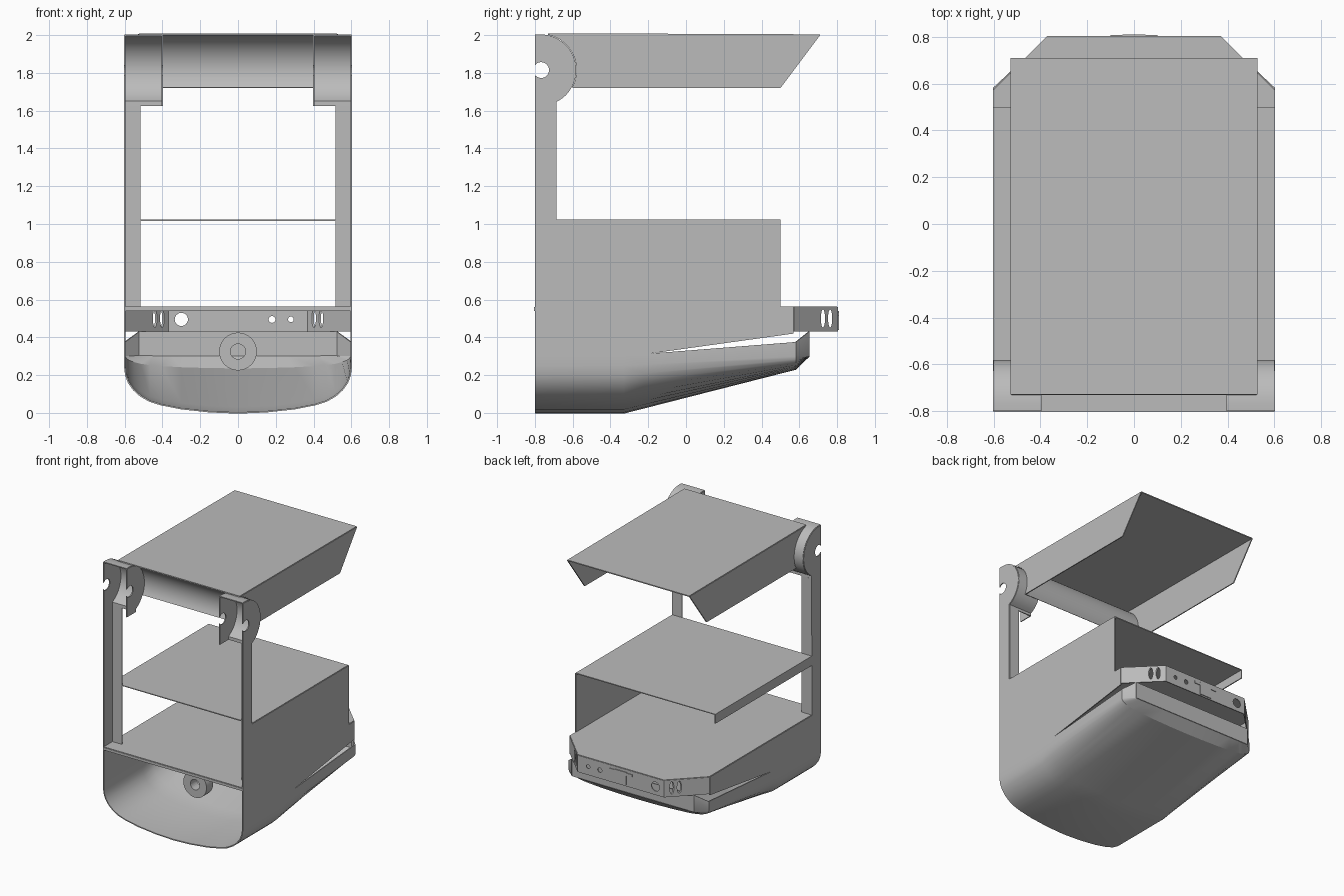
import bpy, bmesh, math
from mathutils import Matrix

cube = bpy.data.objects.get("Cube")
if cube:
    bpy.data.objects.remove(cube, do_unlink=True)

GREY = (0.5, 0.5, 0.5, 1)
mat = bpy.data.materials.new("plain grey")
mat.use_nodes = True
mat.diffuse_color = GREY
mat.node_tree.nodes["Principled BSDF"].inputs["Base Color"].default_value = GREY

THICK = 0.008
PIVOT_Y, PIVOT_Z = -0.77, 1.815
HALF = 0.6      # half width of the body
FRONT, POST_BACK = -0.8, -0.69


def apply(obj, mod):
    with bpy.context.temp_override(object=obj, active_object=obj):
        bpy.ops.object.modifier_apply(modifier=mod.name)


def finish(name, bm, thick=THICK, smooth=False):
    me = bpy.data.meshes.new(name)
    bmesh.ops.recalc_face_normals(bm, faces=bm.faces[:])
    bm.to_mesh(me)
    bm.free()
    obj = bpy.data.objects.new(name, me)
    bpy.context.collection.objects.link(obj)
    me.materials.append(mat)
    if thick:
        mod = obj.modifiers.new("sheet", 'SOLIDIFY')
        mod.thickness, mod.offset = thick, 0
        apply(obj, mod)
    if smooth:
        bpy.ops.object.select_all(action='DESELECT')
        obj.select_set(True)
        bpy.context.view_layer.objects.active = obj
        bpy.ops.object.shade_smooth_by_angle(angle=math.radians(28))
    return obj


def plate(name, points):
    """Flat sheet from one outline."""
    bm = bmesh.new()
    bm.faces.new([bm.verts.new(p) for p in points])
    return finish(name, bm)


def loft(name, rows, smooth=True):
    """Bent sheet through rows of points."""
    bm = bmesh.new()
    grid = [[bm.verts.new(p) for p in row] for row in rows]
    for a, b in zip(grid, grid[1:]):
        for i in range(len(a) - 1):
            bm.faces.new((a[i], a[i + 1], b[i + 1], b[i]))
    return finish(name, bm, smooth=smooth)


def side_plate(name, x, outline):
    return plate(name, [(x, y, z) for y, z in outline])


def across(name, x0, x1, profile):
    """Sheet of a (y, z) profile run across in x."""
    return loft(name, [[(x, y, z) for y, z in profile] for x in (x0, x1)])


def drill(obj, holes):
    """Cut round or oval holes: centre, axis, half width, half height."""
    for centre, axis, w, h in holes:
        bm = bmesh.new()
        turn = Matrix.Rotation(math.pi / 2, 4, 'Y' if axis == 'X' else 'X')
        bmesh.ops.create_cone(bm, cap_ends=True, segments=24, radius1=1, radius2=1, depth=1, matrix=turn)
        size = (1.6, w, h) if axis == 'X' else (w, 0.2, h)
        bmesh.ops.scale(bm, vec=size, verts=bm.verts[:])
        bmesh.ops.translate(bm, vec=centre, verts=bm.verts[:])
        cutter = finish("cutter", bm, thick=0)
        cutter.hide_render = True
        mod = obj.modifiers.new("hole", 'BOOLEAN')
        mod.operation, mod.solver, mod.object = 'DIFFERENCE', 'EXACT', cutter
        apply(obj, mod)
        bpy.data.objects.remove(cutter, do_unlink=True)


def arc(radius, start, end, n=16):
    angles = [math.radians(start + (end - start) * i / n) for i in range(n + 1)]
    return [(PIVOT_Y + radius * math.cos(a), PIVOT_Z + radius * math.sin(a)) for a in angles]


# Lower shell: rounded tray rising and flattening to the back
CURVE = [(1, 1), (0.99, 0.8), (0.965, 0.64), (0.92, 0.49), (0.86, 0.36), (0.78, 0.25),
         (0.68, 0.175), (0.5, 0.09), (0.25, 0.025), (0, 0)]


def section(y, half, bottom, side, rim):
    right = [(half, y, rim)] + [(half * u, y, bottom + (side - bottom) * v) for u, v in CURVE]
    return right + [(-x, y, z) for x, y, z in reversed(right[:-1])]


loft("lower_shell", [
    section(FRONT, HALF, 0, 0.25, 0.31),
    section(-0.33, HALF, 0, 0.25, 0.31),
    section(-0.22, HALF, 0.028, 0.256, 0.312),
    section(0.58, HALF, 0.232, 0.3, 0.375),
    section(0.65, 0.525, 0.3, 0.301, 0.43)])
across("shell_back", -0.525, 0.525, [(0.65, 0.3), (0.65, 0.43)])

# Side walls with posts and hinge cheeks
hinge = arc(0.185, 90, -64.5)
base = [(FRONT, 0.31), (-0.22, 0.31), (0.57, 0.42), (0.57, 0.56)]
top = list(reversed(hinge)) + [(FRONT, 2.0)]
pivot_hole = [((0, PIVOT_Y + 0.003, PIVOT_Z), 'X', 0.042, 0.042)]
left_wall = side_plate("left_wall", HALF, base + [(0.5, 0.56), (0.5, 1.02), (POST_BACK, 1.02)] + top)
right_wall = side_plate("right_wall", -HALF, base + [(POST_BACK, 0.56)] + top)
drill(left_wall, pivot_hole)
drill(right_wall, pivot_hole)

for side, s in (("left", 1), ("right", -1)):
    cheek = side_plate(side + "_hinge_cheek", s * 0.4,
                       [(FRONT, 2.0)] + hinge + [(POST_BACK, 1.625), (FRONT, 1.625)])
    drill(cheek, pivot_hole)
    across(side + "_hinge_cover", s * 0.4, s * HALF,
           [(FRONT, 2.0)] + hinge + [(POST_BACK, 1.625)])
    across(side + "_post_flange", s * 0.515, s * HALF, [(POST_BACK, 0.56), (POST_BACK, 1.625)])

# Middle shelf with a folded lip on its free side
loft("middle_shelf", [[(-HALF, y, 0.95), (-HALF, y, 1.02), (HALF, y, 1.02)]
                      for y in (POST_BACK, 0.5)])

# Lower deck with clipped back corners
plate("lower_deck", [(-HALF, FRONT, 0.56), (HALF, FRONT, 0.56), (HALF, 0.57, 0.56),
                     (0.37, 0.8, 0.56), (-0.37, 0.8, 0.56), (-HALF, 0.57, 0.56)])
across("deck_front_lip", -HALF, HALF, [(FRONT, 0.54), (FRONT, 0.56)])

# Back bracket, folded round the corners and pierced
path = [(HALF, 0.57), (0.37, 0.8), (-0.37, 0.8), (-HALF, 0.57)]
bracket = loft("back_bracket", [[(x, y, z) for x, y in path] for z in (0.43, 0.56)], smooth=False)
drill(bracket, [((0, y, 0.5), 'X', 0.011, 0.048) for y in (0.725, 0.763)]
      + [((x, 0.8, 0.495), 'Y', r, r) for x, r in ((-0.3, 0.035), (0.18, 0.018), (0.28, 0.015))])
across("latch_plate", -0.05, 0.05, [(0.806, 0.44), (0.806, 0.54)])
across("latch_bar", -0.1, 0.1, [(0.805, 0.515), (0.805, 0.535)])

# Roof: top, two side flaps and a concave front
front_arc = arc(0.195, 78, -29)
across("roof_top", -0.525, 0.525, [front_arc[0], (0.71, 2.0)])
across("roof_front", -0.525, 0.525, front_arc)
for side, s in (("left", 1), ("right", -1)):
    side_plate(side + "_roof_flap", s * 0.525, front_arc + [(0.5, 1.72), (0.71, 2.0)])

# Bored boss inside the shell
bm = bmesh.new()
bmesh.ops.create_cone(bm, cap_ends=True, segments=40, radius1=0.1, radius2=0.1, depth=0.08,
                      matrix=Matrix.Translation((0, -0.49, 0.325)) @ Matrix.Rotation(math.pi / 2, 4, 'X'))
boss = finish("inner_boss", bm, thick=0, smooth=True)
drill(boss, [((0, -0.49, 0.325), 'Y', 0.04, 0.04)])
